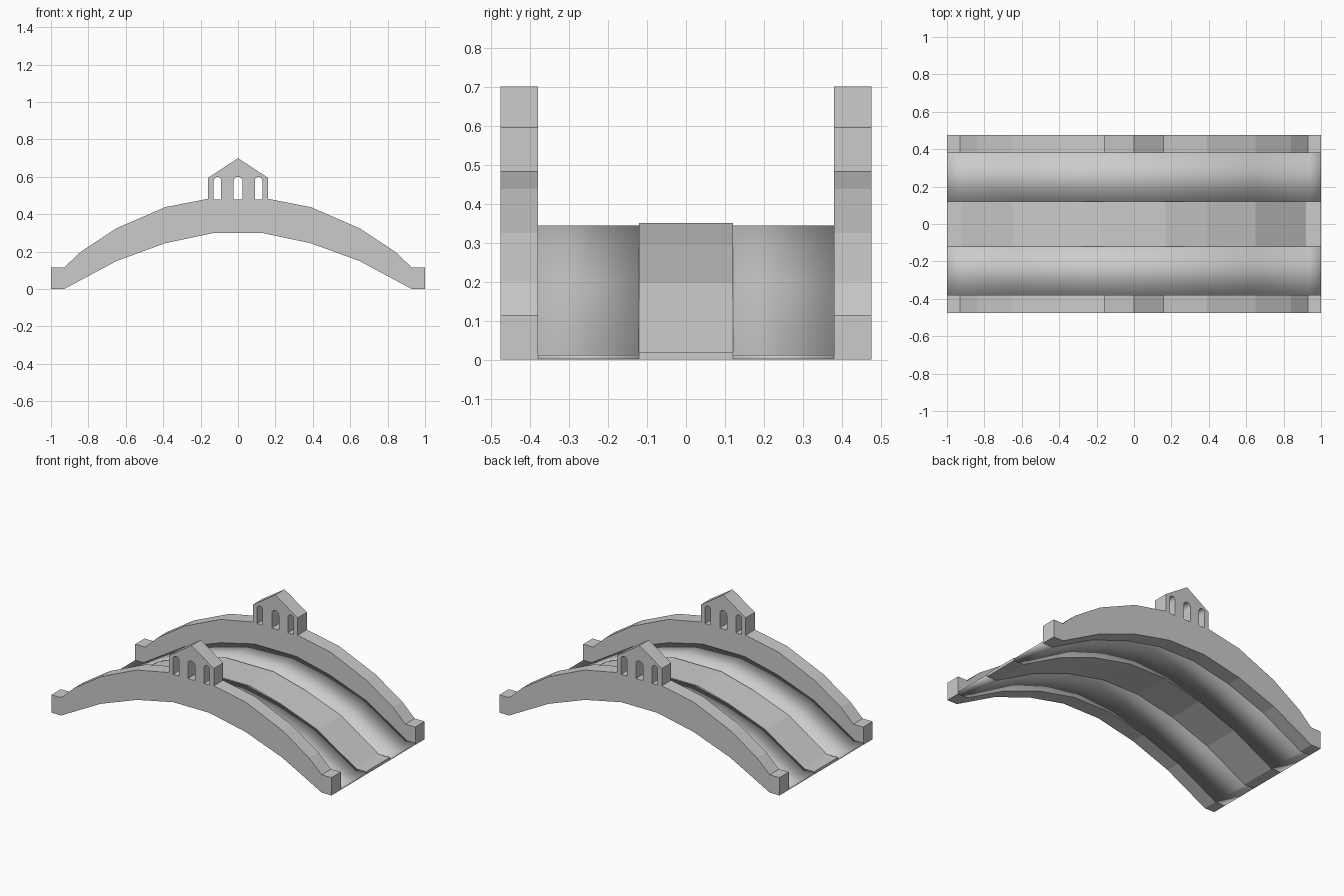
import bpy, bmesh, math

if "Cube" in bpy.data.objects:
    bpy.data.objects.remove(bpy.data.objects["Cube"])


def symmetric(half):
    # mirror a right-half outline (listed from x=0 outward) to the left
    return [(-x, z) for x, z in reversed(half) if x > 0] + half


def prism(name, outline, y0, y1, smooth=False):
    # extrude an x-z outline along y
    bm = bmesh.new()
    face = bm.faces.new([bm.verts.new((x, y0, z)) for x, z in outline])
    ext = bmesh.ops.extrude_face_region(bm, geom=[face])
    for v in ext["geom"]:
        if isinstance(v, bmesh.types.BMVert):
            v.co.y = y1
    bmesh.ops.recalc_face_normals(bm, faces=bm.faces[:])
    for f in bm.faces:
        f.smooth = smooth
    me = bpy.data.meshes.new(name)
    bm.to_mesh(me)
    bm.free()
    ob = bpy.data.objects.new(name, me)
    bpy.context.collection.objects.link(ob)
    return ob


def arch(cx, w, z0, z1):
    # round-topped window outline
    r = w / 2
    top = [(cx + r * math.cos(math.pi * i / 8), z1 - r + r * math.sin(math.pi * i / 8))
           for i in range(9)]
    return [(cx - r, z0), (cx + r, z0)] + top


underside = symmetric([(0.13, 0.3), (0.39, 0.245), (0.65, 0.15), (0.93, 0), (1, 0)])
wall_top = symmetric([(0, 0.7), (0.16, 0.595), (0.16, 0.483), (0.39, 0.438), (0.65, 0.325),
                      (0.84, 0.2), (0.93, 0.115), (1, 0.115)])
wall_outline = underside + wall_top[::-1]

# side walls with gabled centre and three arched windows
for side, y0, y1 in (("front", -0.475, -0.38), ("back", 0.38, 0.475)):
    wall = prism(side + "_wall", wall_outline, y0, y1)
    for i, (cx, w) in enumerate(((-0.11, 0.04), (0, 0.05), (0.11, 0.04))):
        cutter = prism(f"{side}_window_cutter_{i}", arch(cx, w, 0.48, 0.6), y0 - 0.05, y1 + 0.05)
        cutter.hide_render = True
        mod = wall.modifiers.new("window", "BOOLEAN")
        mod.operation = "DIFFERENCE"
        mod.solver = "EXACT"
        mod.object = cutter
        bpy.context.view_layer.objects.active = wall
        bpy.ops.object.modifier_apply(modifier=mod.name)
        bpy.data.objects.remove(cutter)

# raised centre path
path_top = symmetric([(0.17, 0.35), (0.39, 0.293), (0.65, 0.197), (0.92, 0.018), (1, 0.018)])
prism("centre_path", underside + path_top[::-1], -0.12, 0.12)

# softly shaded lanes either side of the path
lane_top = symmetric([(0.15, 0.344), (0.39, 0.288), (0.65, 0.192), (0.94, 0.012), (1, 0.012)])
lane_outline = underside + lane_top[::-1]
prism("front_lane", lane_outline, -0.38, -0.12, smooth=True)
prism("back_lane", lane_outline, 0.12, 0.38, smooth=True)
